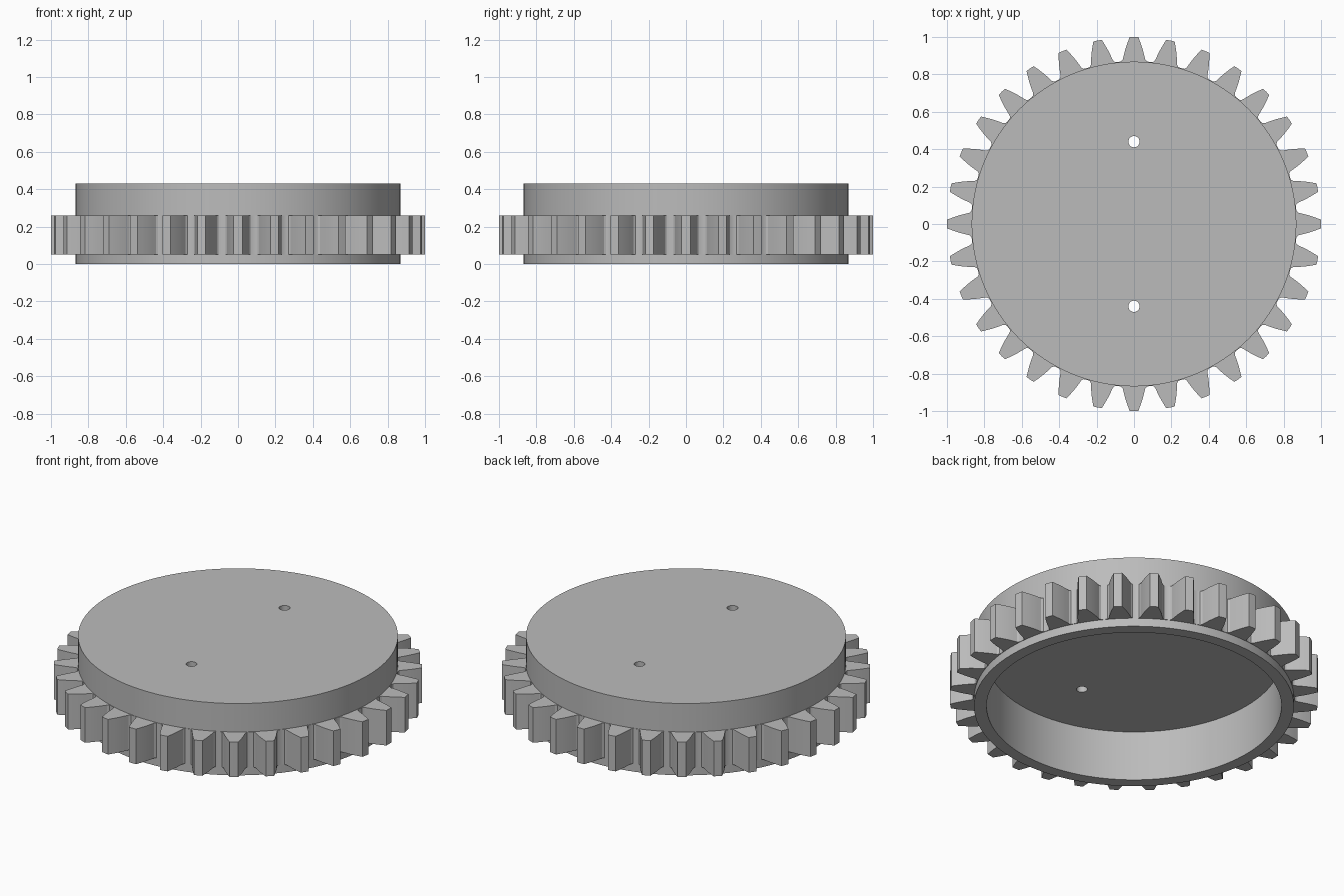
import bpy
import bmesh
from math import cos, sin, pi, radians

cube = bpy.data.objects.get("Cube")
if cube:
    bpy.data.objects.remove(cube, do_unlink=True)

TEETH = 32
SEGMENTS = 128

grey = bpy.data.materials.new("plain grey")
grey.use_nodes = True
colour = (0.5, 0.5, 0.5, 1)
grey.diffuse_color = colour
grey.node_tree.nodes["Principled BSDF"].inputs["Base Color"].default_value = colour


def add_object(name, bm):
    bmesh.ops.recalc_face_normals(bm, faces=bm.faces)
    mesh = bpy.data.meshes.new(name)
    bm.to_mesh(mesh)
    bm.free()
    mesh.materials.append(grey)
    obj = bpy.data.objects.new(name, mesh)
    bpy.context.collection.objects.link(obj)
    return obj


def smooth(obj):
    bpy.ops.object.select_all(action="DESELECT")
    obj.select_set(True)
    bpy.context.view_layer.objects.active = obj
    bpy.ops.object.shade_smooth_by_angle(angle=radians(25))


def circle(bm, radius, z):
    return [bm.verts.new((radius * cos(2 * pi * i / SEGMENTS),
                          radius * sin(2 * pi * i / SEGMENTS), z))
            for i in range(SEGMENTS)]


def bridge(bm, a, b):
    for i in range(len(a)):
        j = (i + 1) % len(a)
        bm.faces.new((a[i], a[j], b[j], b[i]))


# Round cap, open underneath
bm = bmesh.new()
profile = [(0.868, 0.43), (0.868, 0), (0.80, 0), (0.80, 0.30)]
loops = [circle(bm, r, z) for r, z in profile]
for lower, upper in zip(loops, loops[1:]):
    bridge(bm, lower, upper)
bm.faces.new(loops[0])
bm.faces.new(loops[-1])
cap = add_object("round_cap", bm)

# Two pin holes through the top plate
bm = bmesh.new()
for y in (-0.44, 0.44):
    made = bmesh.ops.create_cone(bm, cap_ends=True, segments=32,
                                 radius1=0.03, radius2=0.03, depth=0.4)
    bmesh.ops.translate(bm, verts=made["verts"], vec=(0, y, 0.37))
cutter = add_object("pin_hole_cutter", bm)
cutter.hide_render = True
cutter.hide_set(True)
holes = cap.modifiers.new("pin_holes", "BOOLEAN")
holes.operation = "DIFFERENCE"
holes.solver = "EXACT"
holes.object = cutter
bpy.context.view_layer.objects.active = cap
cap.select_set(True)
bpy.ops.object.modifier_apply(modifier=holes.name)
bpy.data.objects.remove(cutter, do_unlink=True)
smooth(cap)

# Toothed ring: half a tooth as (distance out, half width), mirrored and repeated
half = [(0.867, 0.078), (0.870, 0.068), (0.880, 0.060), (0.905, 0.054),
        (0.935, 0.046), (0.968, 0.035), (0.9995, 0.023)]
tooth = [(r, -w) for r, w in half] + [(1.0, 0)] + [(r, w) for r, w in reversed(half)]

bm = bmesh.new()
rings = {}
for z in (0.05, 0.26):
    outer, inner = [], []
    for i in range(TEETH):
        a = 2 * pi * i / TEETH
        for r, w in tooth:
            x, y = r * cos(a) - w * sin(a), r * sin(a) + w * cos(a)
            outer.append(bm.verts.new((x, y, z)))
            # Inner edge lies hidden inside the cap wall
            shrink = 0.83 / (r * r + w * w) ** 0.5
            inner.append(bm.verts.new((x * shrink, y * shrink, z)))
    rings[z] = outer, inner
(low_out, low_in), (high_out, high_in) = rings.values()
bridge(bm, low_out, high_out)
bridge(bm, low_in, high_in)
bridge(bm, low_out, low_in)
bridge(bm, high_out, high_in)
smooth(add_object("toothed_ring", bm))
